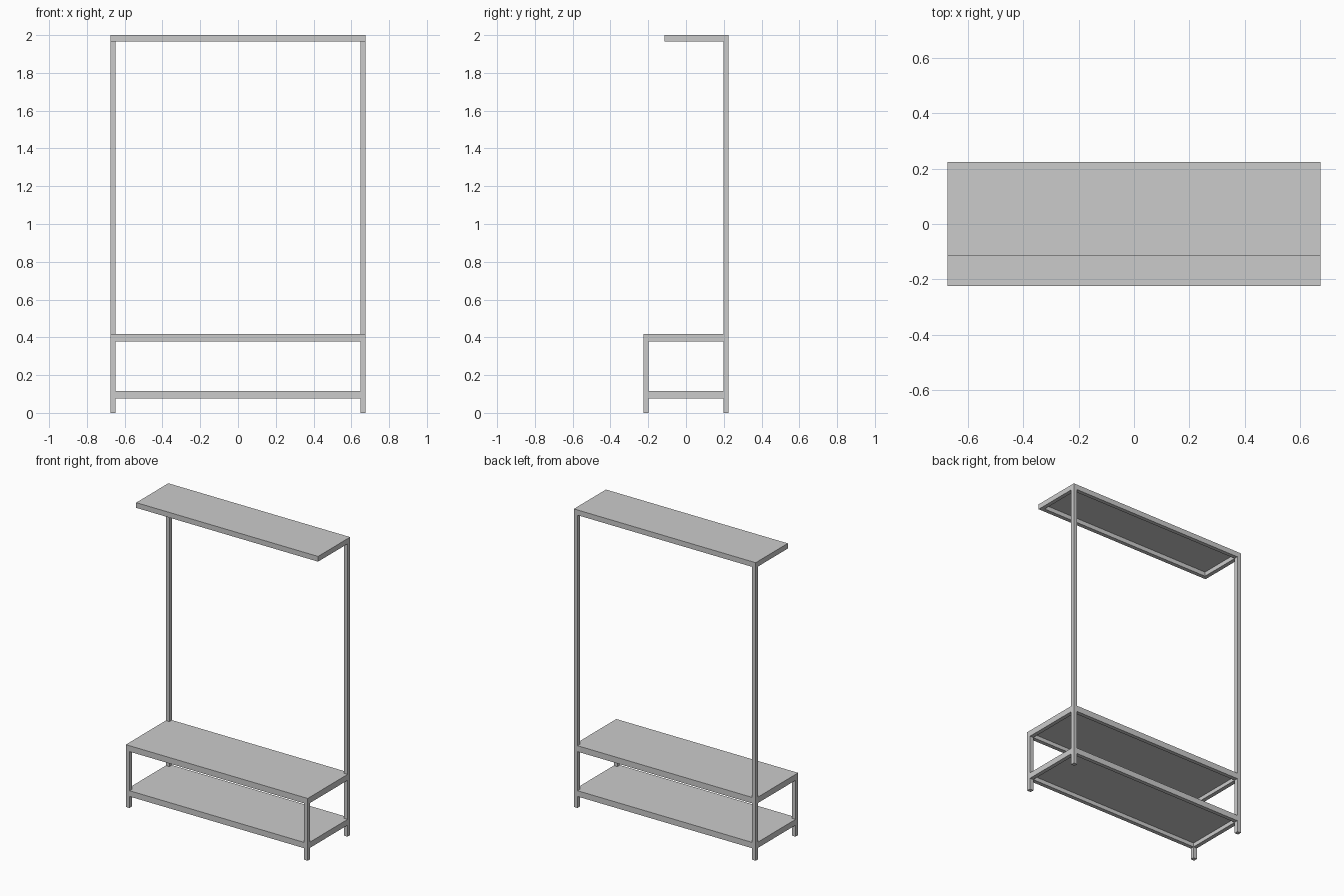
import bpy, bmesh

if "Cube" in bpy.data.objects:
    bpy.data.objects.remove(bpy.data.objects["Cube"])

X, Y, T = 0.675, 0.225, 0.027      # half width, half depth, tube size


def extrude_outline(name, pts, z0, z1):
    bm = bmesh.new()
    face = bm.faces.new([bm.verts.new((x, y, z0)) for x, y in pts])
    res = bmesh.ops.extrude_face_region(bm, geom=[face])
    verts = [v for v in res["geom"] if isinstance(v, bmesh.types.BMVert)]
    bmesh.ops.translate(bm, verts=verts, vec=(0, 0, z1 - z0))
    bmesh.ops.recalc_face_normals(bm, faces=bm.faces)
    me = bpy.data.meshes.new(name)
    bm.to_mesh(me)
    bm.free()
    ob = bpy.data.objects.new(name, me)
    bpy.context.collection.objects.link(ob)
    return ob


def box(name, x0, x1, y0, y1, z0, z1):
    return extrude_outline(name, [(x0, y0), (x1, y0), (x1, y1), (x0, y1)], z0, z1)


def side_pair(name, x0, x1, y0, y1, z0, z1):
    box(name + "_right", x0, x1, y0, y1, z0, z1)
    box(name + "_left", -x1, -x0, y0, y1, z0, z1)


def rail_frame(name, y0, y1, z0, z1, w=T):
    # long rails and short rails fitting between the corner posts
    box(name + "_front_rail", -X + T, X - T, y0, y0 + w, z0, z1)
    box(name + "_back_rail", -X + T, X - T, y1 - w, y1, z0, z1)
    side_pair(name + "_side_rail", X - w, X, y0 + T, y1 - T, z0, z1)


# uprights
side_pair("back_post", X - T, X, Y - T, Y, 0, 1.994)
side_pair("front_leg", X - T, X, -Y, -Y + T, 0, 0.404)

# bench frame and seat board, notched around the back posts
rail_frame("bench", -Y, Y, 0.378, 0.404)
xi, yi = X - T, Y - T
extrude_outline("bench_seat", [(-X, -Y), (X, -Y), (X, yi), (xi, yi),
                               (xi, Y), (-xi, Y), (-xi, yi), (-X, yi)], 0.404, 0.418)

# lower shoe shelf, notched at all four corners
rail_frame("shoe_shelf", -Y, Y, 0.077, 0.104)
extrude_outline("shoe_shelf_board", [(-xi, -Y), (xi, -Y), (xi, -yi), (X, -yi), (X, yi), (xi, yi),
                                     (xi, Y), (-xi, Y), (-xi, yi), (-X, yi), (-X, -yi), (-xi, -yi)],
                0.104, 0.116)

# overhanging hat shelf: thin top plate with edge rails
F = -0.115
box("hat_shelf_top", -X, X, F, Y, 1.994, 2.0)
box("hat_shelf_front_rail", -X, X, F, F + T, 1.965, 1.994)
box("hat_shelf_back_rail", -xi, xi, yi, Y, 1.965, 1.994)
side_pair("hat_shelf_side_rail", xi, X, F + T, yi, 1.965, 1.994)
